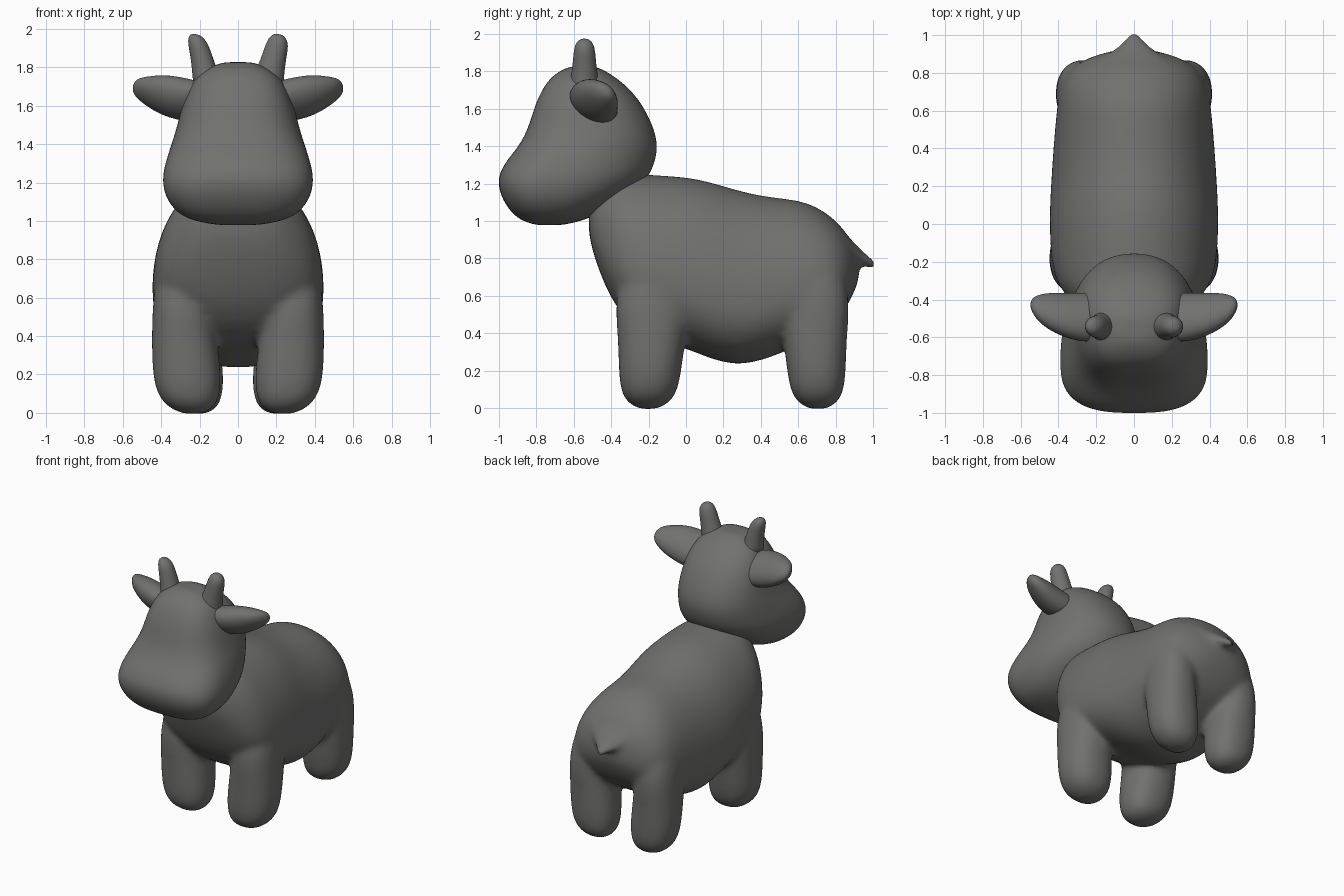
import bpy, bmesh
from math import cos, sin, pi, copysign
from mathutils import Vector

if "Cube" in bpy.data.objects:
    bpy.data.objects.remove(bpy.data.objects["Cube"])

SEG = 32
hide = bpy.data.materials.new("dark_grey")
hide.diffuse_color = (.165, .165, .16, 1)
hide.use_nodes = True
hide.node_tree.nodes["Principled BSDF"].inputs["Base Color"].default_value = hide.diffuse_color


def spow(v, n):
    return copysign(abs(v) ** (2 / n), v)


def oval(center, u, v, n=2.0, v_neg=None, n_neg=None):
    """Superellipse ring around center, half axes u and v; the -v half may differ."""
    c, u, v = Vector(center), Vector(u), Vector(v)
    v2, n2 = Vector(v_neg) if v_neg else v, n_neg or n
    ring = []
    for i in range(SEG):
        t = 2 * pi * (i + .5) / SEG
        a, k = (v, n) if sin(t) > 0 else (v2, n2)
        ring.append(c + u * spow(cos(t), k) + a * spow(sin(t), k))
    return ring


def loft(bm, rings):
    """Skin a closed tube through the rings."""
    rows = [[bm.verts.new(p) for p in r] for r in rings]
    for a, b in zip(rows, rows[1:]):
        for i in range(SEG):
            j = (i + 1) % SEG
            bm.faces.new((a[i], a[j], b[j], b[i]))
    for row in (rows[0], rows[-1]):
        mid = bm.verts.new(sum((v.co for v in row), Vector()) / SEG)
        for i in range(SEG):
            bm.faces.new((row[i], row[(i + 1) % SEG], mid))


def make(name, lofts, subdiv=1, voxel=0, smooth=0):
    bm = bmesh.new()
    for rings in lofts:
        loft(bm, rings)
    bmesh.ops.recalc_face_normals(bm, faces=bm.faces)
    me = bpy.data.meshes.new(name)
    bm.to_mesh(me)
    bm.free()
    ob = bpy.data.objects.new(name, me)
    bpy.context.collection.objects.link(ob)
    ob.modifiers.new("subdiv", 'SUBSURF').levels = subdiv
    if voxel:
        m = ob.modifiers.new("fuse", 'REMESH')
        m.mode, m.voxel_size = 'VOXEL', voxel
    if smooth:
        m = ob.modifiers.new("soften", 'SMOOTH')
        m.factor, m.iterations = 0.5, smooth
    bpy.context.view_layer.objects.active = ob
    for m in list(ob.modifiers):
        bpy.ops.object.modifier_apply(modifier=m.name)
    ob.data.materials.clear()
    ob.data.materials.append(hide)
    for p in ob.data.polygons:
        p.use_smooth = True
        p.material_index = 0
    return ob


# Trunk: y, half width, bottom z, top z; widest in the lower third
trunk = [(-.52, .12, .93, 1.13), (-.50, .2, .84, 1.18), (-.46, .27, .72, 1.22),
         (-.40, .345, .58, 1.25), (-.32, .41, .47, 1.26), (-.2, .443, .37, 1.25),
         (0, .45, .32, 1.24), (.12, .447, .265, 1.215), (.27, .438, .222, 1.168),
         (.42, .428, .255, 1.132), (.6, .412, .33, 1.117), (.7, .40, .39, 1.08),
         (.8, .365, .46, 1.01), (.86, .29, .54, .935), (.90, .19, .62, .865), (.925, .08, .69, .79)]
body = []
for y, w, a, b in trunk:
    m = a + .36 * (b - a)
    body.append([oval((0, y, m), (w, 0, 0), (0, 0, b - m), 2.08, (0, 0, m - a), 2.3)])
body = [[ring for part in body for ring in part]]

# Legs: z, centre x, half width, half depth, shared by all four with small offsets
leg = [(-.006, .235, .05, .045), (.018, .24, .108, .1), (.06, .25, .147, .138), (.12, .26, .17, .158),
       (.22, .268, .18, .17), (.38, .28, .17, .182), (.5, .288, .16, .2),
       (.62, .288, .153, .2), (.75, .265, .15, .17), (.9, .2, .13, .13)]
for s in (-1, 1):
    for cy, dx, k, lean in ((-.202, 0, 1, .05), (.705, -.024, .94, -.04)):
        body.append([oval((s * (x + dx), cy + lean * z, z), (rx * k, 0, 0), (0, ry * k, 0), 2.3)
                     for z, x, rx, ry in leg])

# Tail stub: y, z, half width, half height
tail = [(.76, .92, .26, .09), (.84, .875, .215, .075), (.89, .838, .15, .055), (.93, .81, .098, .042),
        (.965, .788, .06, .034), (.99, .773, .04, .03), (1.012, .765, .026, .024)]
body.append([oval((0, y, z), (w, 0, 0), (0, 0, h)) for y, z, w, h in tail])
make("body_with_legs_and_tail", body, 1, 0.016, 20)

# Head: z, half width, front y, widest y, back y (boxy muzzle side, round skull side)
head = [(.978, .10, -.80, -.74, -.66), (.995, .21, -.86, -.74, -.58), (1.025, .295, -.915, -.74, -.49),
        (1.08, .352, -.96, -.74, -.39), (1.14, .383, -.992, -.74, -.30), (1.2, .394, -1.005, -.73, -.23),
        (1.26, .39, -.998, -.70, -.185), (1.33, .371, -.955, -.65, -.16), (1.4, .348, -.895, -.57, -.15),
        (1.48, .322, -.852, -.51, -.165), (1.56, .303, -.826, -.49, -.2), (1.64, .28, -.80, -.49, -.245),
        (1.71, .248, -.765, -.5, -.305), (1.76, .21, -.73, -.51, -.365), (1.80, .15, -.68, -.53, -.425),
        (1.827, .08, -.62, -.55, -.485)]
make("head", [[oval((0, m, z), (w, 0, 0), (0, b - m, 0), 2.2, (0, f - m, 0) and (0, m - f, 0), 2.8)
               for z, w, f, m, b in head]], 2, 0, 2)

# Horns: x, z, radius; ears: x, y, z, half depth, half thickness
horn = [(.15, 1.68, .085), (.165, 1.76, .074), (.18, 1.82, .065), (.195, 1.88, .06),
        (.207, 1.925, .055), (.213, 1.955, .043), (.216, 1.972, .02)]
ear = [(.18, -.49, 1.625, .13, .09), (.25, -.495, 1.63, .13, .102), (.32, -.49, 1.64, .125, .108),
       (.39, -.478, 1.655, .113, .1), (.45, -.462, 1.668, .098, .083), (.50, -.448, 1.682, .075, .062),
       (.53, -.435, 1.69, .05, .045), (.547, -.428, 1.69, .02, .02)]
for s, side in ((-1, "right"), (1, "left")):
    make(side + "_horn", [[oval((s * x, -.543, z), (r, 0, -.25 * r), (0, r, 0)) for x, z, r in horn]])
    make(side + "_ear", [[oval((s * x, y, z), (0, ry, -.3 * ry), (0, 0, rz)) for x, y, z, ry, rz in ear]])
